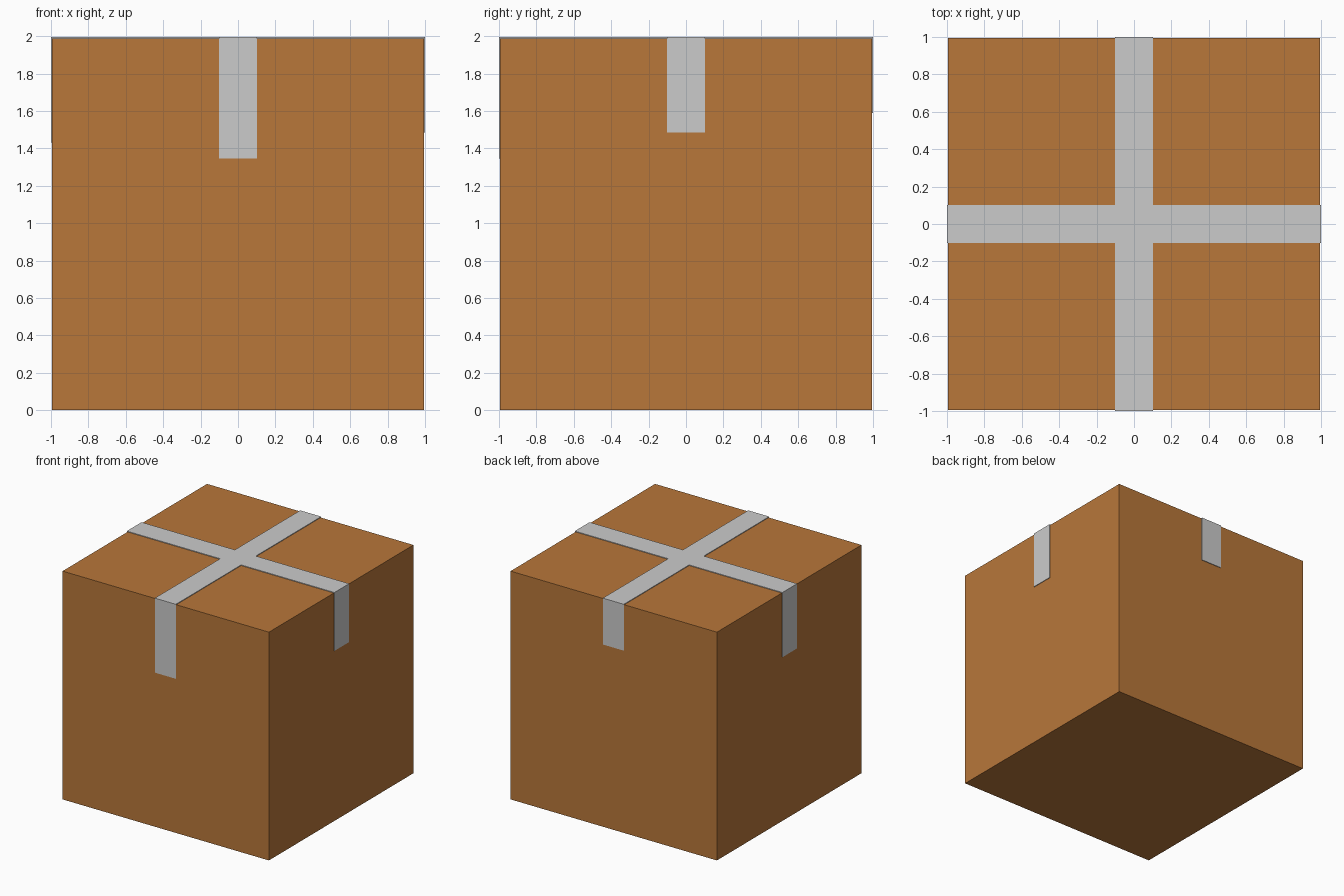
import bpy, bmesh
from mathutils import Vector

if "Cube" in bpy.data.objects:
    bpy.data.objects.remove(bpy.data.objects["Cube"])

T = 0.006            # tape thickness
S = 2 - 2 * T        # cardboard cube side
W = 0.101            # half width of the tape
TOP = S + T          # outer height of the tape

# Cardboard box
bpy.ops.mesh.primitive_cube_add(size=S, location=(0, 0, S / 2))
box = bpy.context.object
box.name = "cardboard_box"
mat = bpy.data.materials.new("cardboard")
mat.diffuse_color = (0.479, 0.184, 0.042, 1)
mat.use_nodes = True
mat.node_tree.nodes["Principled BSDF"].inputs["Base Color"].default_value = mat.diffuse_color
box.data.materials.append(mat)

# Crossed tape: centre square, four arms, each folded down a side
bm = bmesh.new()
corners = [bm.verts.new((x, y, TOP)) for x, y in ((-W, -W), (W, -W), (W, W), (-W, W))]
bm.faces.new(corners)
# outward direction and height where the flap ends: front, right, back, left
flaps = [((0, -1), 1.345), ((1, 0), 1.485), ((0, 1), 1.59), ((-1, 0), 1.43)]
for i, ((dx, dy), end) in enumerate(flaps):
    a, b = corners[i], corners[(i + 1) % 4]
    for step in (Vector((dx, dy, 0)) * (1 - W), Vector((0, 0, end - TOP))):
        a2, b2 = bm.verts.new(a.co + step), bm.verts.new(b.co + step)
        bm.faces.new((b, a, a2, b2))
        a, b = a2, b2
bm.normal_update()
mesh = bpy.data.meshes.new("packing_tape")
bm.to_mesh(mesh)
bm.free()
tape = bpy.data.objects.new("packing_tape", mesh)
bpy.context.collection.objects.link(tape)

# Thicken inwards onto the cardboard
solid = tape.modifiers.new("thickness", 'SOLIDIFY')
solid.thickness = T
solid.offset = -1
solid.use_even_offset = True
